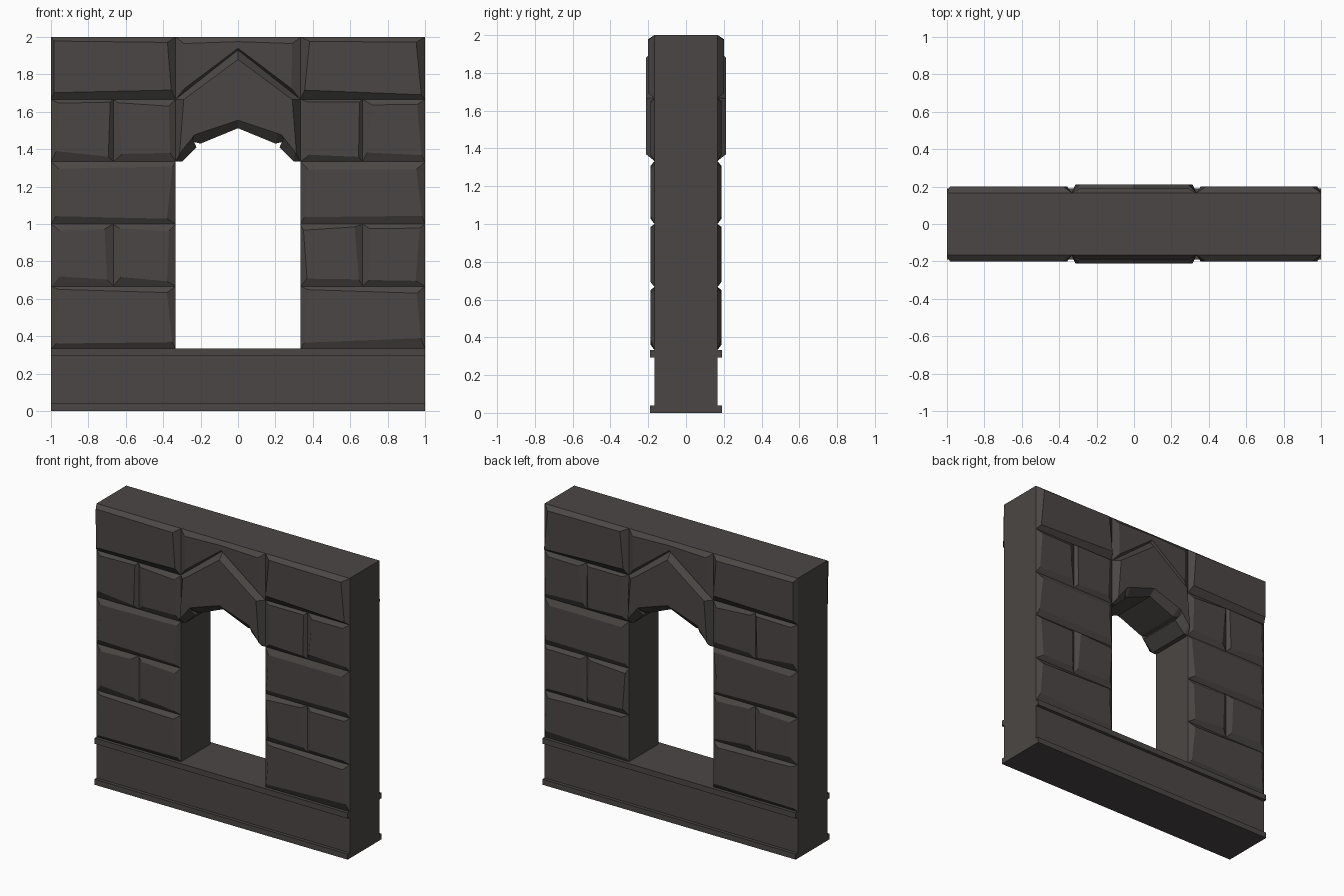
import bpy, bmesh, random

if "Cube" in bpy.data.objects:
    bpy.data.objects.remove(bpy.data.objects["Cube"])

random.seed(4)
CORE = 0.167   # half thickness of the wall core
T = 1 / 3      # course height

stone = bpy.data.materials.new("dark stone")
stone.diffuse_color = (0.07, 0.062, 0.059, 1)
stone.use_nodes = True
stone.node_tree.nodes["Principled BSDF"].inputs["Base Color"].default_value = stone.diffuse_color


def finish(name, bm, mirror):
    """Turn a bmesh into an object mirrored on the given axis (0 = x, 1 = y)."""
    me = bpy.data.meshes.new(name)
    bm.to_mesh(me)
    bm.free()
    me.materials.append(stone)
    ob = bpy.data.objects.new(name, me)
    bpy.context.collection.objects.link(ob)
    mod = ob.modifiers.new("mirror", 'MIRROR')
    mod.use_axis = (mirror == 0, mirror == 1, False)
    return ob


def loft(outer, y0, inner, y1):
    """Closed solid between two x-z outlines at depths y0 and y1."""
    bm = bmesh.new()
    a = [bm.verts.new((x, y0, z)) for x, z in outer]
    b = [bm.verts.new((x, y1, z)) for x, z in inner]
    n = len(a)
    bm.faces.new(a)
    bm.faces.new(b[::-1])
    for i in range(n):
        j = (i + 1) % n
        bm.faces.new((a[j], a[i], b[i], b[j]))
    bmesh.ops.recalc_face_normals(bm, faces=bm.faces[:])
    return bm


def drop(bm, axis, value):
    """Remove hidden faces lying in the plane axis = value."""
    dead = [f for f in bm.faces if all(abs(v.co[axis] - value) < 1e-5 for v in f.verts)]
    bmesh.ops.delete(bm, geom=dead, context='FACES')


def raised(name, outer, inner, depth):
    """Bevelled stone on the front, mirrored to the back."""
    bm = loft(outer, -CORE, inner, -depth)
    drop(bm, 1, -CORE)
    return finish(name, bm, 1)


def both(half):
    """Left-half outline from the centre line to the centre line, made whole."""
    return half + [(-x, z) for x, z in half[::-1] if x != 0]


# Wall core with the pointed opening (left half mirrored in x)
soffit = [(-T, 4 * T), (-.30, 4 * T), (-.222, 1.41), (-.245, 1.44), (-.20, 1.43), (0, 1.512)]
half = [(0, 2), (-1, 2), (-1, 0), (0, 0), (0, T), (-T, T)] + soffit
core = loft(half, -CORE, half, CORE)
drop(core, 0, 0)
finish("wall_core", core, 0)

# Base trim bands
for name, z0, z1 in (("bottom_band", 0, .04), ("sill_band", .293, T)):
    r = [(-1, z0), (1, z0), (1, z1), (-1, z1)]
    raised(name, r, r, .19)

# Courses of bevelled bricks on both sides of the opening
for row in range(1, 6):
    z0, z1 = row * T, (row + 1) * T
    cuts = [(T, 1)] if row % 2 else [(T, 2 * T), (2 * T, 1)]
    for s in (-1, 1):
        for c in cuts:
            x0, x1 = sorted((s * c[0], s * c[1]))
            dx = lambda: random.uniform(.015, .05)
            low, high = random.uniform(.03, .05), random.uniform(.02, .035)
            dz = lambda h: h + random.uniform(-.012, .018)
            outer = [(x0, z0), (x1, z0), (x1, z1), (x0, z1)]
            inner = [(x0 + dx(), z0 + dz(low)), (x1 - dx(), z0 + dz(low)),
                     (x1 - dx(), z1 - dz(high)), (x0 + dx(), z1 - dz(high))]
            raised("brick", outer, inner, .2 if row == 5 else .188)

# Arch block with pointed top
raised("arch_block",
       both([(0, 1.93), (-T, 5 * T)] + soffit[:-1] + [(0, 1.512)]),
       both([(0, 1.88), (-.29, 1.665), (-.313, 1.37), (-.305, 1.385), (-.245, 1.46),
             (-.235, 1.475), (-.21, 1.485), (0, 1.555)]), .212)

# Spandrel stone above the arch
raised("spandrel",
       both([(0, 2), (-T, 2), (-T, 5 * T), (0, 1.93)]),
       both([(0, 1.975), (-.29, 1.965), (-.285, 1.725), (0, 1.94)]), .19)
